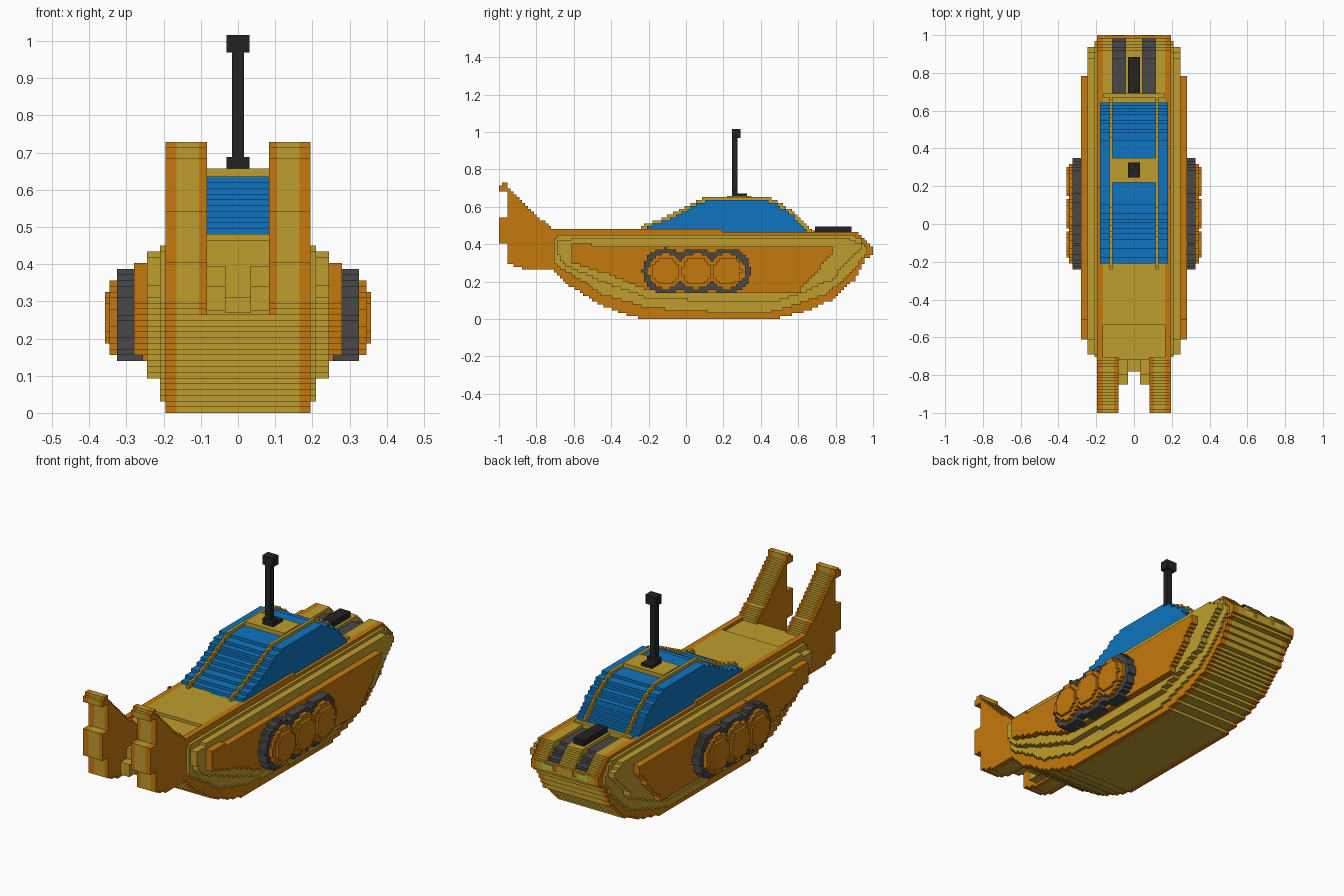
import bpy, bmesh, math

cube = bpy.data.objects.get("Cube")
if cube:
    bpy.data.objects.remove(cube)

H = 2 / 129  # size of one step


def material(name, r, g, b):
    lin = [((c / 255 + 0.055) / 1.055) ** 2.4 for c in (r, g, b)] + [1]
    m = bpy.data.materials.new(name)
    m.use_nodes = True
    m.diffuse_color = lin
    m.node_tree.nodes["Principled BSDF"].inputs["Base Color"].default_value = lin
    return m


ORANGE = material("orange", 197, 121, 13)
GOLD = material("gold", 192, 157, 46)
BLUE = material("glass blue", 15, 117, 192)
GREY = material("track grey", 72, 72, 72)
BLACK = material("black", 34, 34, 34)
LIME = material("lamp yellow green", 190, 196, 60)


def finish(name, bm, mat, mirror):
    bmesh.ops.recalc_face_normals(bm, faces=bm.faces)
    me = bpy.data.meshes.new(name)
    bm.to_mesh(me)
    bm.free()
    me.materials.append(mat)
    ob = bpy.data.objects.new(name, me)
    bpy.context.scene.collection.objects.link(ob)
    if mirror:
        ob.modifiers.new("Mirror", 'MIRROR').use_mirror_merge = False
    return ob


def box(name, mat, x, y, z, mirror=False):
    bm = bmesh.new()
    bmesh.ops.create_cube(bm, size=1)
    for v in bm.verts:
        v.co = [r[0] if c < 0 else r[1] for c, r in zip(v.co, (x, y, z))]
    return finish(name, bm, mat, mirror)


def snap(y):
    return -1 + round((y + 1) / H) * H


def stepped(name, mat, x, profile, mirror=True):
    """Extrude a (y, z) profile along x, with its outline turned into steps."""
    rows = []
    for k in range(70):
        z = (k + 0.5) * H
        hits = []
        for (y0, z0), (y1, z1) in zip(profile, profile[1:] + profile[:1]):
            if (z0 <= z) != (z1 <= z):
                hits.append(y0 + (y1 - y0) * (z - z0) / (z1 - z0))
        if hits and snap(max(hits)) > snap(min(hits)):
            rows.append((k * H, snap(min(hits)), snap(max(hits))))
    right = [p for z, a, b in rows for p in ((b, z), (b, z + H))]
    left = [p for z, a, b in reversed(rows) for p in ((a, z + H), (a, z))]
    outline = []
    for p in right + left:
        if outline and outline[-1] == p:
            continue
        if len(outline) > 1 and outline[-1][0] == outline[-2][0] == p[0]:
            outline.pop()
        outline.append(p)
    bm = bmesh.new()
    face = bm.faces.new([bm.verts.new((x[0], y, z)) for y, z in outline])
    ext = bmesh.ops.extrude_face_region(bm, geom=[face], use_keep_orig=True)
    for v in ext["geom"]:
        if isinstance(v, bmesh.types.BMVert):
            v.co.x = x[1]
    return finish(name, bm, mat, mirror)


def circle(y, z, r, n=32):
    return [(y + r * math.cos(2 * math.pi * i / n), z + r * math.sin(2 * math.pi * i / n))
            for i in range(n)]


# Shared profiles, front to back along the keel
keel = [(-0.72, 0.265), (-0.64, 0.19), (-0.5, 0.1), (-0.35, 0.03), (-0.23, 0), (0.48, 0),
        (0.62, 0.035), (0.78, 0.1), (0.9, 0.21), (0.96, 0.32), (0.995, 0.345)]
bow = [(0.995, 0.39), (0.93, 0.455), (0.88, 0.466)]
deck = [(0.2, 0.466), (0.2, 0.475), (-0.53, 0.475), (-0.53, 0.462)]
fin_slope = [(-0.70, 0.462), (-0.77, 0.53), (-0.86, 0.61), (-0.95, 0.70), (-0.95, 0.722)]
fin_back = [(-0.98, 0.722), (-1, 0.70), (-1, 0.68), (-0.955, 0.68), (-0.955, 0.55),
            (-1, 0.55), (-1, 0.40), (-0.955, 0.40), (-0.955, 0.30), (-0.87, 0.268)]

# Hull: gold middle, orange sides that run up into the tail fins
start = [(-0.715, 0.462)]
hull = keel + bow + deck + start
stepped("hull_middle", GOLD, (-0.045, 0.045), hull, False)
stepped("hull_outer_strip", GOLD, (0.115, 0.165), hull)
groove = [(0.985, 0.36), (0.92, 0.415), (0.87, 0.43), (0.69, 0.43), (0.69, 0.466)]
stepped("hull_groove_strip", GOLD, (0.045, 0.115), keel + groove + deck + start)
floor = [(0.69, 0.42), (0.86, 0.42), (0.92, 0.40), (0.985, 0.35),
         (0.985, 0.38), (0.92, 0.43), (0.87, 0.446), (0.69, 0.446)]
stepped("bow_groove_floor", GREY, (0.046, 0.114), floor)
stepped("hull_side_and_fin", ORANGE, (0.165, 0.195), keel + bow + deck + fin_slope + fin_back)

# Inner layers of the tail fins
fin = [(-0.70, 0.268)] + fin_slope + fin_back
stepped("fin_core", GOLD, (0.105, 0.165), fin)
stepped("fin_inner_face", ORANGE, (0.083, 0.105), fin)

# Blocks between the fins
box("stern_block", GOLD, (0.033, 0.083), (-0.85, -0.70), (0.275, 0.34), True)
box("stern_block_upper", GOLD, (0.033, 0.083), (-0.80, -0.70), (0.34, 0.395), True)
box("stern_plate", GOLD, (-0.033, 0.033), (-0.78, -0.70), (0.268, 0.31))

# Layered side armour, each layer smaller and further out
stepped("side_layer_lower", GOLD, (0.195, 0.21),
        [(-0.70, 0.29), (-0.55, 0.2), (-0.45, 0.13), (-0.2, 0.06), (0.18, 0.035), (0.45, 0.035),
         (0.6, 0.08), (0.75, 0.13), (0.86, 0.22), (0.97, 0.35), (0.97, 0.38), (0.92, 0.44),
         (0.87, 0.457), (-0.5, 0.457), (-0.71, 0.44), (-0.71, 0.30)])
stepped("side_layer_middle", GOLD, (0.21, 0.245),
        [(-0.65, 0.29), (-0.45, 0.2), (-0.2, 0.11), (0.15, 0.095), (0.48, 0.095), (0.62, 0.14),
         (0.78, 0.21), (0.87, 0.31), (0.935, 0.37), (0.93, 0.40), (0.87, 0.428),
         (-0.6, 0.428), (-0.69, 0.41), (-0.68, 0.32)])
stepped("side_panel", ORANGE, (0.245, 0.28),
        [(-0.61, 0.30), (-0.4, 0.235), (-0.2, 0.15), (0.1, 0.142), (0.6, 0.142), (0.68, 0.23),
         (0.79, 0.365), (0.79, 0.39), (0.4, 0.375), (-0.2, 0.36), (-0.59, 0.405), (-0.61, 0.405)])

# Track wheels with stepped hubs
for i, y in enumerate((-0.11, 0.055, 0.22), 1):
    stepped(f"track_ring_{i}", GREY, (0.255, 0.325), circle(y, 0.256, 0.124))
    stepped(f"wheel_hub_{i}", ORANGE, (0.30, 0.345), circle(y, 0.256, 0.096))
    stepped(f"wheel_cap_{i}", ORANGE, (0.345, 0.358), circle(y, 0.256, 0.076))

# Canopy glass, ribs and roof
glass = [(-0.225, 0.455), (-0.225, 0.485), (-0.1, 0.53), (0, 0.58), (0.06, 0.615), (0.14, 0.642),
         (0.41, 0.642), (0.5, 0.605), (0.57, 0.555), (0.62, 0.50), (0.67, 0.455)]
stepped("canopy_glass", BLUE, (-0.18, 0.18), glass, False)
rib = [(y + (-0.008 if y < 0.3 else 0.008), z + H * 1.01) for y, z in glass[1:-1]]
stepped("canopy_rib", GOLD, (0.115, 0.13),
        [(-0.24, 0.455)] + rib + [(0.685, 0.455)])
box("canopy_roof", GOLD, (-0.115, 0.115), (0.22, 0.35), (0.60, 0.657))
box("canopy_rear_sill", GOLD, (-0.165, 0.165), (0.67, 0.69), (0.45, 0.474))

# Periscope mast
box("mast_base", BLACK, (-0.031, 0.031), (0.245, 0.325), (0.655, 0.672))
box("mast_collar", BLACK, (-0.031, 0.031), (0.246, 0.276), (0.672, 0.688))
box("mast_pole", BLACK, (-0.0155, 0.0155), (0.246, 0.276), (0.688, 0.98))
box("mast_head", BLACK, (-0.031, 0.031), (0.245, 0.291), (0.969, 1.016))

# Bow vent and lamps
box("bow_vent", BLACK, (-0.031, 0.031), (0.69, 0.885), (0.455, 0.495))
box("lamp_surround", ORANGE, (-0.16, 0.16), (0.985, 0.997), (0.341, 0.388))
for side, x in (("right", -0.1), ("middle", 0), ("left", 0.1)):
    box(f"lamp_{side}", LIME, (x - 0.032, x + 0.032), (0.99, 1.0), (0.35, 0.38))
